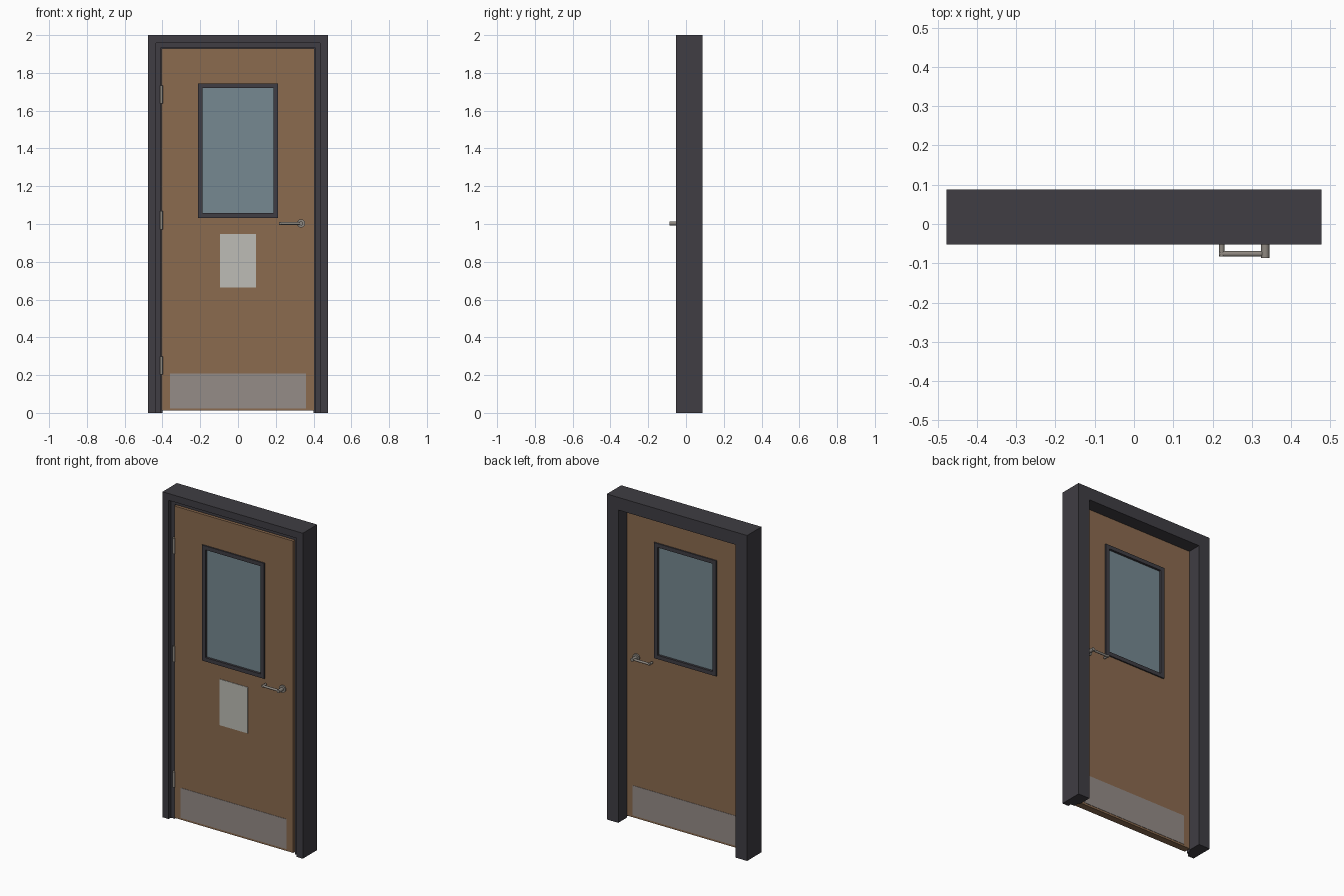
import bpy, bmesh, math
from mathutils import Vector

if "Cube" in bpy.data.objects:
    bpy.data.objects.remove(bpy.data.objects["Cube"])


def mat(name, rgb):
    m = bpy.data.materials.new(name)
    m.diffuse_color = (*rgb, 1)
    m.use_nodes = True
    m.node_tree.nodes["Principled BSDF"].inputs["Base Color"].default_value = m.diffuse_color
    return m


CHARCOAL = mat("charcoal_paint", (0.050, 0.047, 0.056))
WOOD = mat("brown_wood", (0.258, 0.145, 0.078))
GLASS = mat("blue_grey_glass", (0.180, 0.250, 0.285))
PLATE = mat("warm_grey_metal", (0.300, 0.262, 0.245))
SIGN = mat("pale_panel", (0.510, 0.505, 0.465))
METAL = mat("satin_metal", (0.270, 0.245, 0.215))

DOOR_F, DOOR_B = -0.041, 0.002        # door front and back planes
MID = (DOOR_F + DOOR_B) / 2


def finish(bm, name, material):
    bmesh.ops.recalc_face_normals(bm, faces=bm.faces)
    me = bpy.data.meshes.new(name)
    bm.to_mesh(me)
    bm.free()
    me.materials.append(material)
    ob = bpy.data.objects.new(name, me)
    bpy.context.collection.objects.link(ob)
    return ob


def box(name, x, y, z, material):
    bm = bmesh.new()
    bmesh.ops.create_cube(bm, size=1)
    for v in bm.verts:
        v.co = [lo + (c + 0.5) * (hi - lo) for c, (lo, hi) in zip(v.co, (x, y, z))]
    return finish(bm, name, material)


def loft(name, rings, closed, material):
    """Join matching closed profiles into one solid."""
    bm = bmesh.new()
    vs = [[bm.verts.new(p) for p in r] for r in rings]
    n, m = len(vs), len(vs[0])
    for i in range(n if closed else n - 1):
        a, b = vs[i], vs[(i + 1) % n]
        for j in range(m):
            k = (j + 1) % m
            bm.faces.new((a[j], a[k], b[k], b[j]))
    if not closed:
        bm.faces.new(vs[0])
        bm.faces.new(vs[-1])
    return finish(bm, name, material)


def rect_ring(name, outer, inner, y0, y1, material):
    """Rectangular slab with a rectangular hole; rects are x0, x1, z0, z1."""
    rings = []
    for i, k in ((0, 2), (1, 2), (1, 3), (0, 3)):
        rings.append([(r[i], y, r[k]) for r, y in
                      ((outer, y0), (inner, y0), (inner, y1), (outer, y1))])
    return loft(name, rings, True, material)


def cylinder(bm, a, b, r, seg=20):
    a, b = Vector(a), Vector(b)
    d = b - a
    mtx = d.to_track_quat('Z', 'Y').to_matrix().to_4x4()
    mtx.translation = (a + b) / 2
    bmesh.ops.create_cone(bm, cap_ends=True, segments=seg, radius1=r, radius2=r,
                          depth=d.length, matrix=mtx)


def smooth(ob):
    bpy.ops.object.select_all(action='DESELECT')
    ob.select_set(True)
    bpy.context.view_layer.objects.active = ob
    bpy.ops.object.shade_smooth_by_angle(angle=math.radians(35))


# Door frame: stepped jamb profile (inset, y) swept up, across and down
profile = [(0, -0.052), (0.042, -0.052), (0.042, -0.03), (0.068, -0.03),
           (0.068, 0.004), (0.078, 0.004), (0.078, 0.088), (0, 0.088)]
W = 0.477
loft("door_frame", [[(s * (W - d), y, 2 - d if top else 0) for d, y in profile]
                    for s, top in ((-1, 0), (-1, 1), (1, 1), (1, 0))], False, CHARCOAL)

# Door leaf with window opening
rect_ring("door_leaf", (-0.404, 0.404, 0.012, 1.928), (-0.2, 0.2, 1.045, 1.731),
          DOOR_F, DOOR_B, WOOD)

# Window trim and glass
rect_ring("window_trim", (-0.212, 0.212, 1.033, 1.743), (-0.187, 0.187, 1.057, 1.719),
          DOOR_F - 0.008, DOOR_B + 0.008, CHARCOAL)
box("window_glass", (-0.19, 0.19), (MID - 0.016, MID + 0.016), (1.054, 1.722), GLASS)

# Notice panel and kick plates
box("notice_panel", (-0.096, 0.096), (DOOR_F - 0.003, DOOR_F + 0.001), (0.665, 0.948), SIGN)
box("front_kick_plate", (-0.36, 0.36), (DOOR_F - 0.002, DOOR_F + 0.001), (0.024, 0.208), PLATE)
box("back_kick_plate", (-0.36, 0.36), (DOOR_B - 0.001, DOOR_B + 0.002), (0.024, 0.208), PLATE)

# Lever handles, mirrored through the door
for name, s, face in (("front_handle", -1, DOOR_F), ("back_handle", 1, DOOR_B)):
    bm = bmesh.new()
    X, Z = 0.334, 1.003
    base, bar = face - s * 0.002, face + s * 0.035
    cylinder(bm, (X, base, Z), (X, face + s * 0.008, Z), 0.022, 28)
    cylinder(bm, (X, base, Z), (X, face + s * 0.046, Z), 0.0105)
    cylinder(bm, (X, bar, Z), (0.216, bar, Z), 0.007)
    cylinder(bm, (0.223, bar + s * 0.007, Z), (0.223, face + s * 0.008, Z), 0.007)
    smooth(finish(bm, name, METAL))

# Hinge knuckles
for i, z in enumerate((0.25, 1.02, 1.685)):
    bm = bmesh.new()
    cylinder(bm, (-0.406, DOOR_F - 0.003, z - 0.048), (-0.406, DOOR_F - 0.003, z + 0.048), 0.008, 16)
    smooth(finish(bm, f"hinge_{i + 1}", METAL))
